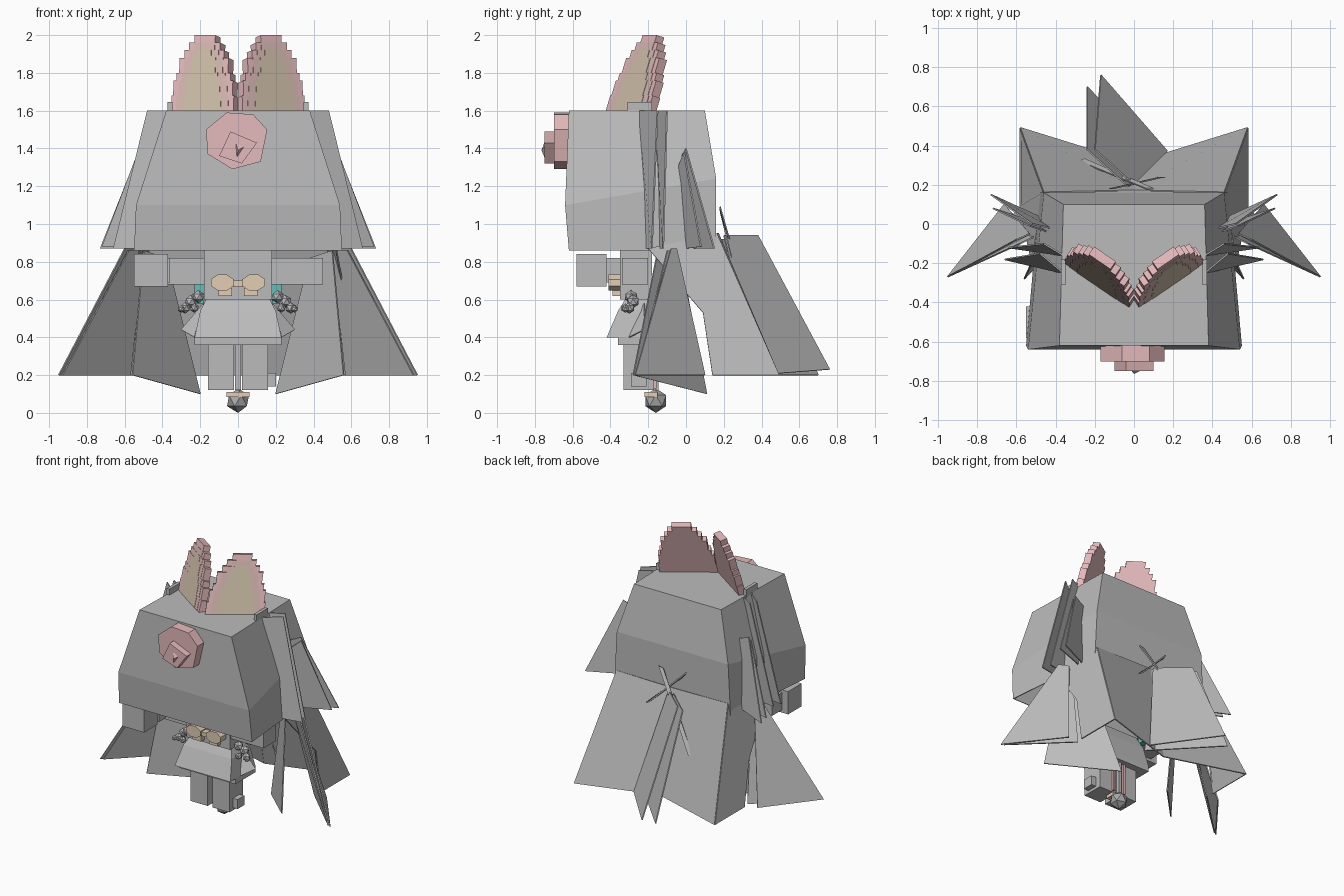
import bpy, bmesh, math
from mathutils import Vector

if "Cube" in bpy.data.objects:
    bpy.data.objects.remove(bpy.data.objects["Cube"], do_unlink=True)


def material(name, rgb):
    m = bpy.data.materials.new(name)
    m.use_nodes = True
    col = (*rgb, 1)
    m.diffuse_color = col
    m.node_tree.nodes["Principled BSDF"].inputs["Base Color"].default_value = col
    return m


GREY = material("cloth grey", (0.5, 0.5, 0.5))
METAL = material("dark metal", (0.4, 0.4, 0.41))
PINK = material("soft pink", (0.78, 0.49, 0.5))
BLEND = material("pale rose", (0.68, 0.49, 0.45))
TAN = material("muted tan", (0.63, 0.53, 0.4))
CREAM = material("goggle cream", (0.75, 0.61, 0.46))
TEAL = material("teal", (0.14, 0.5, 0.47))


def make(name, verts, faces, mat):
    me = bpy.data.meshes.new(name)
    me.from_pydata([tuple(v) for v in verts], [], faces)
    bm = bmesh.new()
    bm.from_mesh(me)
    bmesh.ops.recalc_face_normals(bm, faces=bm.faces)
    bm.to_mesh(me)
    bm.free()
    me.materials.append(mat)
    ob = bpy.data.objects.new(name, me)
    bpy.context.collection.objects.link(ob)
    return ob


def loft(name, rings, mat, caps=(True, True)):
    n = len(rings[0])
    faces = [(r * n + i, r * n + (i + 1) % n, (r + 1) * n + (i + 1) % n, (r + 1) * n + i)
             for r in range(len(rings) - 1) for i in range(n)]
    if caps[0]:
        faces.append(tuple(range(n)))
    if caps[1]:
        faces.append(tuple(range((len(rings) - 1) * n, len(rings) * n)))
    return make(name, [v for r in rings for v in r], faces, mat)


def rect(x0, x1, y0, y1, z):
    return [(x0, y0, z), (x1, y0, z), (x1, y1, z), (x0, y1, z)]


def box(name, x0, x1, y0, y1, z0, z1, mat=GREY):
    return loft(name, [rect(x0, x1, y0, y1, z0), rect(x0, x1, y0, y1, z1)], mat)


def plate(name, pts, mat=GREY, t=0.008):
    ob = make(name, pts, [tuple(range(len(pts)))], mat)
    mod = ob.modifiers.new("thickness", "SOLIDIFY")
    mod.thickness, mod.offset = t, 0
    return ob


def pair(name, pts):
    for s, side in ((1, "left"), (-1, "right")):
        plate(f"{side}_{name}", [(s * x, y, z) for x, y, z in pts])


def ball(name, pos, r, mat):
    bm = bmesh.new()
    bmesh.ops.create_icosphere(bm, subdivisions=1, radius=r)
    me = bpy.data.meshes.new(name)
    bm.to_mesh(me)
    bm.free()
    me.materials.append(mat)
    ob = bpy.data.objects.new(name, me)
    ob.location = pos
    bpy.context.collection.objects.link(ob)


# Hood shell, open underneath
def hood_ring(xf, xb, yf, yb, zf, zb):
    return [(-xf, yf, zf), (xf, yf, zf), (xb, yb, zb), (-xb, yb, zb)]


hood = loft("hood", [hood_ring(.55, .48, -.62, .16, .86, .86),
                     hood_ring(.54, .46, -.64, .16, 1.1, 1.24),
                     hood_ring(.38, .36, -.62, .1, 1.6, 1.6)], GREY, (False, True))
hood.modifiers.new("thickness", "SOLIDIFY").thickness = 0.008

# Back cape: two angled halves and side gores
pair("cape_back", [(0, .17, .95), (.46, .16, .95), (.58, .49, .2), (0, .31, .2)])
pair("cape_side", [(.52, -.2, .87), (.46, .16, .95), (.58, .49, .2),
                   (.58, .14, .2), (.58, .09, .53)])
# Tail fins
plate("tail_fin_outer", [(0, .2, .94), (-.2, .38, .94), (-.17, .76, .23), (.17, .37, .2)])
plate("tail_fin_inner", [(-.03, .19, .92), (-.24, .38, .92), (-.24, .7, .2), (.15, .29, .2)])
# Crossed slivers at the back
plate("back_sliver_long", [(.1, .18, 1.09), (.06, .18, 1.08), (-.28, .32, .57), (-.25, .33, .57)])
plate("back_sliver_short", [(-.13, .18, 1.1), (-.1, .18, 1.06), (.16, .24, .82), (.13, .24, .84)])

# Side flaps, upper and lower
pair("wing_outer", [(.95, -.27, .2), (.66, .1, .2), (.53, -.05, .87), (.6, -.08, .87)])
pair("wing_outer_lining", [(.93, -.26, .2), (.57, .09, .2), (.5, -.06, .86), (.58, -.1, .86)])
pair("wing_inner", [(.56, -.28, .2), (.2, .11, .1), (.38, -.03, .82), (.5, -.15, .86)])
pair("upper_flap", [(.43, -.02, 1.36), (.52, 0, 1.4), (.73, .15, .87), (.47, .03, .87)])
pair("upper_flap_lining", [(.44, -.04, 1.3), (.53, -.01, 1.38), (.72, .08, .88), (.48, 0, .87)])
pair("hood_flap", [(.36, -.25, 1.6), (.48, -.15, 1.6), (.66, -.18, .87), (.44, -.22, .87)])
pair("hood_flap_lining", [(.36, -.16, 1.6), (.46, -.1, 1.6), (.64, -.12, .87), (.46, -.14, .87)])


# Stepped ears with a tan centre
def ear(s, side):
    a, b = Vector((-.355 * s, -.2, 1.6)), Vector((-.025 * s, -.425, 1.6))
    across = (b - a).normalized()
    width = (b - a).length
    mid = (a + b) / 2
    up = Vector((.015 * s, .12, .4))
    out = across.cross(up).normalized()
    if out.y > 0:
        out = -out
    halves = [6, 6, 5.7, 5.7, 5.2, 4.7, 4.7, 3.8, 3, 2]
    n = len(halves)

    def block(name, row, h, d0, d1, mat):
        rings = []
        for k in (row, row + 1):
            c = mid + up * (k / n)
            rings.append([c + across * (e * width / 12) + out * d
                          for e, d in ((-h, d0), (h, d0), (h, d1), (-h, d1))])
        loft(name, rings, mat)

    for r, h in enumerate(halves):
        block(f"{side}_ear_row", r, h, -.05, 0, PINK)
        if r < 9:
            block(f"{side}_ear_blend", r, h - 1, 0, .002, BLEND)
        if r < 8:
            block(f"{side}_ear_centre", r, h - 2.4, .002, .004, TAN)


ear(1, "right")
ear(-1, "left")
for s in (1, -1):
    box("ear_base", s * .36 - .012, s * .36 + .012, -.31, -.18, 1.58, 1.645)


# Faceted flower on the hood front
def prism(name, pts, y0, y1, mat):
    loft(name, [[(x, y, z) for x, z in pts] for y in (y0, y1)], mat)


prism("flower_base", [(-.17, 1.5), (-.06, 1.59), (.08, 1.58), (.155, 1.5),
                      (.12, 1.33), (-.03, 1.29), (-.16, 1.37)], -.7, -.61, PINK)
prism("flower_petal", [(-.1, 1.36), (-.04, 1.49), (.1, 1.43), (.02, 1.32)], -.75, -.69, PINK)
make("flower_bud", [(-.02, -.74, 1.46), (.05, -.74, 1.42), (-.01, -.74, 1.33), (0, -.765, 1.39)],
     [(0, 1, 3), (1, 2, 3), (2, 0, 3), (0, 2, 1)], PINK)

# Head, sleeves and raised hand
box("head", -.18, .18, -.35, -.18, .6, .86)
box("arm_bar", -.37, .45, -.34, -.2, .68, .82)
box("hand_block", -.55, -.37, -.58, -.42, .67, .84)
box("hand_wrist", -.5, -.36, -.42, -.3, .69, .82)

# Goggles
for s in (1, -1):
    lens = [(s * .083 + .066 * math.cos(a), .69 + .045 * math.sin(a))
            for a in (math.radians(22.5 + 45 * i) for i in range(8))]
    prism("goggle_lens", lens, -.41, -.35, CREAM)
    box("goggle_pad", s * .067 - .035, s * .067 + .035, -.39, -.35, .62, .66, CREAM)
box("goggle_bridge", -.03, .03, -.4, -.35, .67, .7, CREAM)

# Coat skirt
loft("coat", [rect(-.23, .23, -.42, -.12, .4), rect(-.2, .2, -.36, -.14, .54),
              rect(-.16, .16, -.31, -.17, .62)], GREY)
box("coat_hem", -.23, .23, -.36, -.12, .36, .4)
pair("coat_tail", [(.18, -.22, .58), (.3, -.22, .44), (.23, -.3, .4)])

# Legs with thin pink straps behind
for s in (1, -1):
    box("leg", s * .09 - .07, s * .09 + .07, -.33, -.17, .12, .37)
    box("leg_strap", s * .045 - .008, s * .045 + .008, -.17, -.155, .13, .37, PINK)
box("leg_pouch", .16, .2, -.29, -.21, .14, .21)
box("leg_centre", -.015, .015, -.2, -.17, .12, .36)

# Jointed hands with teal cuffs
for s in (1, -1):
    for x, y, z, r in ((.21, -.29, .615, .035), (.25, -.28, .59, .035), (.28, -.3, .555, .03),
                       (.23, -.32, .555, .025), (.3, -.32, .55, .02)):
        ball("hand_joint", (s * x, y, z), r, GREY)
    box("teal_cuff", s * .205 - .025, s * .205 + .025, -.17, -.13, .58, .69, TEAL)

# Weighted tail ball
ball("tail_ball", (0, -.16, .065), .065, METAL)
box("tail_band", -.06, .06, -.22, -.15, .085, .11, CREAM)
box("tail_cord", -.012, .012, -.17, -.145, .1, .36)
